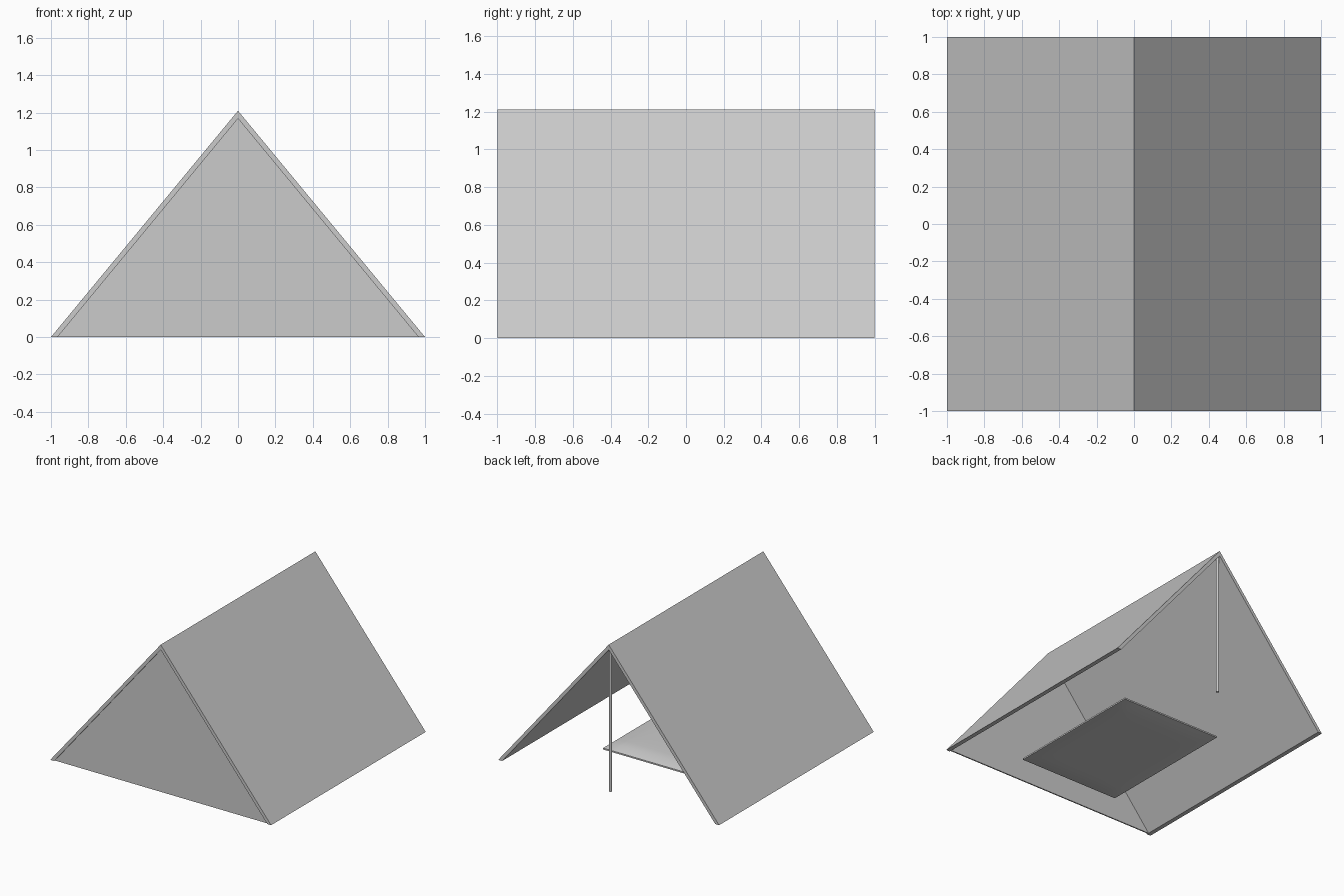
import bpy, math

if "Cube" in bpy.data.objects:
    bpy.data.objects.remove(bpy.data.objects["Cube"])


def prism(name, profile, y0, y1):
    """Extrude an x/z outline along y."""
    n = len(profile)
    verts = [(x, y, z) for y in (y0, y1) for x, z in profile]
    faces = [tuple(range(n)), tuple(range(2 * n - 1, n - 1, -1))]
    faces += [(i, i + n, (i + 1) % n + n, (i + 1) % n) for i in range(n)]
    mesh = bpy.data.meshes.new(name)
    mesh.from_pydata(verts, [], faces)
    obj = bpy.data.objects.new(name, mesh)
    bpy.context.collection.objects.link(obj)
    return obj


H, T = 1.21, 0.035

# roof: two sloping canvas panels joined at the ridge
prism("roof_canvas", [(-1, 0), (-1 + T, 0), (0, H - 0.042), (1 - T, 0), (1, 0), (0, H)], -1, 1)

# closed front wall, set slightly inside the roof edge
prism("front_wall", [(-0.968, 0), (0.968, 0), (0, H - 0.037)], -0.99, -0.98)

# pole holding up the open back
bpy.ops.mesh.primitive_cylinder_add(vertices=16, radius=0.011, depth=1.18, location=(0, 0.975, 0.59))
pole = bpy.context.object
pole.name = "back_pole"
bpy.ops.object.shade_smooth_by_angle(angle=math.radians(40))

# soft sleeping mat: a thin padded slab, pinched at its rim
N, HX, HY, CY = 16, 0.45, 0.595, -0.165
verts, faces = [], []
for side in (1, -1):
    base = len(verts)
    for j in range(N + 1):
        for i in range(N + 1):
            u, v = 2 * i / N - 1, 2 * j / N - 1
            puff = ((1 - u ** 6) * (1 - v ** 6)) ** 0.5
            z = 0.02 + (0.006 + 0.03 * puff if side > 0 else -0.006 - 0.014 * puff)
            verts.append((HX * u, CY + HY * v, z))
    for j in range(N):
        for i in range(N):
            a = base + j * (N + 1) + i
            f = (a, a + 1, a + N + 2, a + N + 1)
            faces.append(f if side > 0 else f[::-1])
M = (N + 1) ** 2
rim = [i for i in range(N)] + [j * (N + 1) + N for j in range(N)]
rim += [N * (N + 1) + i for i in range(N, 0, -1)] + [j * (N + 1) for j in range(N, 0, -1)]
for a, b in zip(rim, rim[1:] + rim[:1]):
    faces.append((a, a + M, b + M, b))
mesh = bpy.data.meshes.new("sleeping_mat")
mesh.from_pydata(verts, [], faces)
mat = bpy.data.objects.new("sleeping_mat", mesh)
bpy.context.collection.objects.link(mat)
bpy.ops.object.select_all(action='DESELECT')
mat.select_set(True)
bpy.context.view_layer.objects.active = mat
bpy.ops.object.shade_smooth_by_angle(angle=math.radians(40))
